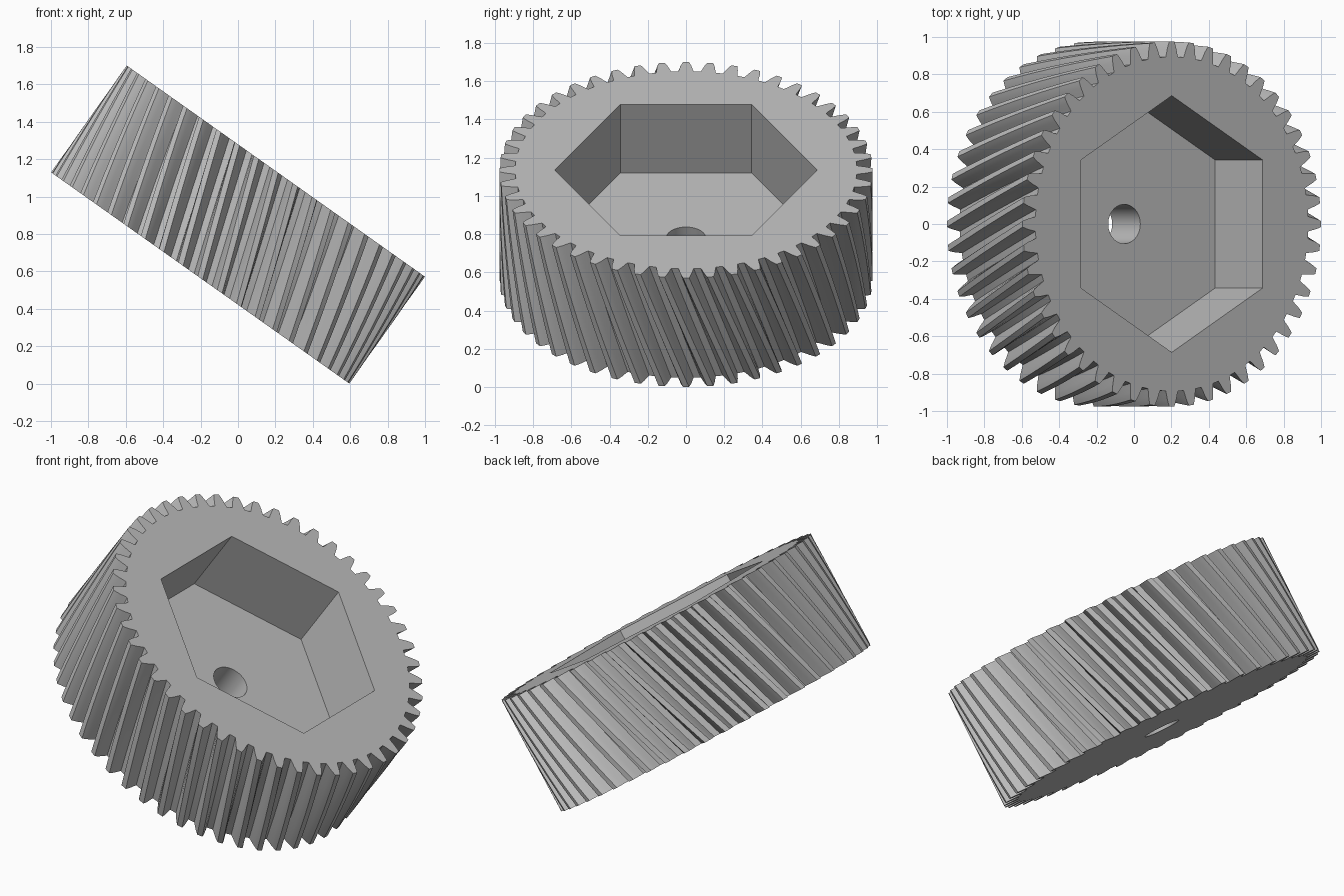
import bpy
import bmesh
from math import sin, cos, pi, radians

old = bpy.data.objects.get("Cube")
if old:
    bpy.data.objects.remove(old, do_unlink=True)

TEETH = 48
TIP, ROOT = 0.977, 0.894
HEIGHT = 0.70
TWIST = -2 * 2 * pi / TEETH      # helix advances two teeth over the height
TILT = radians(35.3)
POCKET_DEPTH = 0.44

grey = bpy.data.materials.new("plain_grey")
grey.use_nodes = True
grey.diffuse_color = (0.5, 0.5, 0.5, 1)
grey.node_tree.nodes["Principled BSDF"].inputs["Base Color"].default_value = (0.5, 0.5, 0.5, 1)


def prism(name, profile, z0, z1, twist=0.0, layers=1):
    """Stack (angle, radius) rings from z0 to z1 and cap both ends."""
    bm = bmesh.new()
    rings = []
    for k in range(layers + 1):
        t = k / layers
        rings.append([bm.verts.new((r * cos(a + twist * t), r * sin(a + twist * t),
                                    z0 + (z1 - z0) * t)) for a, r in profile])
    n = len(profile)
    for low, high in zip(rings, rings[1:]):
        for i in range(n):
            j = (i + 1) % n
            bm.faces.new((low[i], low[j], high[j], high[i]))
    bm.faces.new(rings[0][::-1])
    bm.faces.new(rings[-1])
    bmesh.ops.recalc_face_normals(bm, faces=bm.faces)
    mesh = bpy.data.meshes.new(name)
    bm.to_mesh(mesh)
    bm.free()
    mesh.materials.append(grey)
    obj = bpy.data.objects.new(name, mesh)
    bpy.context.collection.objects.link(obj)
    return obj


def polygon(radius, sides, start=0.0):
    return [(start + 2 * pi * i / sides, radius) for i in range(sides)]


# Tooth flank: half width and radius from root to tip
flank = [(0.040, ROOT), (0.035, 0.912), (0.029, 0.940), (0.022, 0.962), (0.016, TIP)]
tooth = [(-w / r, r) for w, r in flank] + [(w / r, r) for w, r in reversed(flank)]
outline = [(2 * pi * i / TEETH + a, r) for i in range(TEETH) for a, r in tooth]

gear = prism("helical_gear", outline, -HEIGHT / 2, HEIGHT / 2, TWIST, 12)

# Hexagonal pocket and round shaft hole
top = HEIGHT / 2
cutters = [
    prism("hex_pocket_cutter", polygon(0.686, 6, pi / 2), top - POCKET_DEPTH, top + 0.2),
    prism("shaft_hole_cutter", polygon(0.105, 48), -top - 0.2, top + 0.1),
]
bpy.context.view_layer.objects.active = gear
for cutter in cutters:
    cutter.hide_render = True
    cut = gear.modifiers.new(cutter.name, "BOOLEAN")
    cut.operation = "DIFFERENCE"
    cut.solver = "EXACT"
    cut.object = cutter
    bpy.ops.object.modifier_apply(modifier=cut.name)
    bpy.data.objects.remove(cutter, do_unlink=True)

# Shading with crisp tooth edges
bpy.ops.object.select_all(action="DESELECT")
gear.select_set(True)
bpy.ops.object.shade_smooth_by_angle(angle=radians(25))

# Lean the gear so it rests on its lower rim
gear.rotation_euler = (0, TILT, 0)
gear.location.z = TIP * sin(TILT) + top * cos(TILT)
